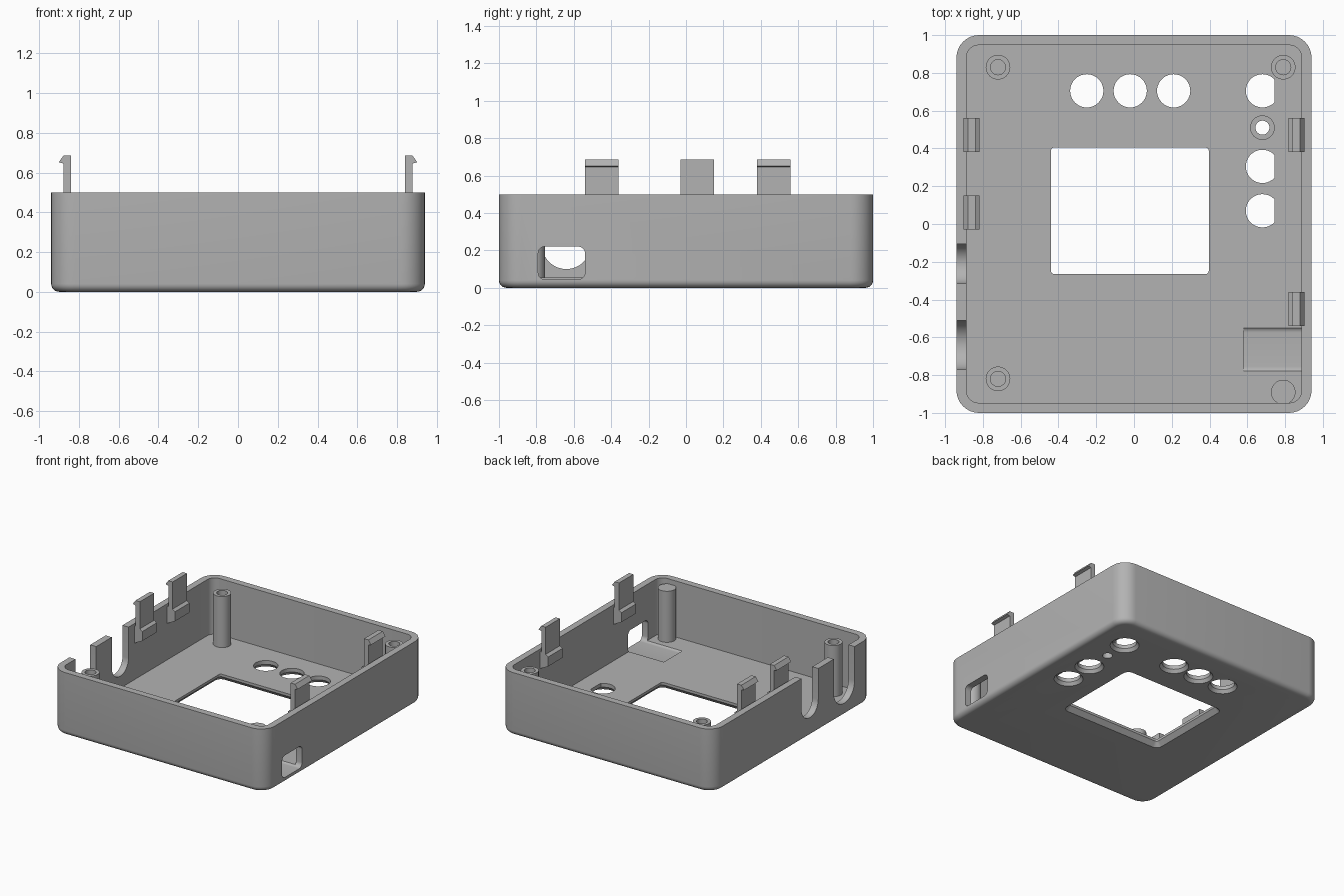
import bpy, math
from math import cos, sin, pi, radians

cube = bpy.data.objects.get("Cube")
if cube:
    bpy.data.objects.remove(cube, do_unlink=True)

grey = bpy.data.materials.new("matte grey plastic")
grey.use_nodes = True
colour = (0.45, 0.45, 0.45, 1)
grey.diffuse_color = colour
grey.node_tree.nodes["Principled BSDF"].inputs["Base Color"].default_value = colour


def rounded_rect(hx, hy, r, cx=0, cy=0, n=8):
    """Closed 2D outline of a rectangle with round corners."""
    pts = []
    for q, (sx, sy) in enumerate([(1, 1), (-1, 1), (-1, -1), (1, -1)]):
        for i in range(n + 1):
            a = (q + i / n) * pi / 2
            pts.append((cx + sx * (hx - r) + r * cos(a), cy + sy * (hy - r) + r * sin(a)))
    return pts


def circle(cx, cy, r, n=40, limit=9):
    return [(min(cx + r * cos(2 * pi * i / n), limit), cy + r * sin(2 * pi * i / n))
            for i in range(n)]


def at_z(outline, z):
    return [(x, y, z) for x, y in outline]


def loft(name, loops):
    """Capped solid through matching outlines."""
    n = len(loops[0])
    faces = [list(range(n))[::-1], [(len(loops) - 1) * n + i for i in range(n)]]
    for k in range(len(loops) - 1):
        for i in range(n):
            j = (i + 1) % n
            faces.append([k * n + i, k * n + j, (k + 1) * n + j, (k + 1) * n + i])
    mesh = bpy.data.meshes.new(name)
    mesh.from_pydata([p for loop in loops for p in loop], [], faces)
    mesh.materials.append(grey)
    obj = bpy.data.objects.new(name, mesh)
    bpy.context.collection.objects.link(obj)
    return obj


def along_x(name, outline, x0, x1):
    """Solid from a (y, z) outline extruded in x."""
    return loft(name, [[(x, y, z) for y, z in outline] for x in (x0, x1)])


def cut(obj, cutter):
    cutter.hide_render = True
    mod = obj.modifiers.new("cut", "BOOLEAN")
    mod.operation, mod.solver, mod.object = "DIFFERENCE", "EXACT", cutter
    bpy.context.view_layer.objects.active = obj
    bpy.ops.object.modifier_apply(modifier=mod.name)
    bpy.data.objects.remove(cutter, do_unlink=True)


def smooth(obj):
    obj.data.shade_smooth()
    obj.data.set_sharp_from_angle(angle=radians(32))


HX, HY, TOP, FLOOR, WALL = 0.94, 1.0, 0.5, 0.055, 0.053

# Open tray: rounded bottom edge, outer wall, rim, cavity and floor
fillet = 0.04
loops = []
for i in range(7):
    a = i / 6 * pi / 2
    d = fillet * (1 - sin(a))
    loops.append(at_z(rounded_rect(HX - d, HY - d, 0.12 - d), fillet * (1 - cos(a))))
loops.append(at_z(rounded_rect(HX, HY, 0.12), TOP))
inner = rounded_rect(HX - WALL, HY - WALL, 0.065)
loops += [at_z(inner, TOP), at_z(inner, FLOOR)]
tray = loft("tray", loops)

# Display window, flared towards the outside
window = [(0.05, -0.02), (0.0, 0.035), (0.0, 0.2)]
cut(tray, loft("window_cutter", [
    at_z(rounded_rect(0.418 + d, 0.335 + d, 0.018 + d, -0.022, 0.07), z) for d, z in window]))

# Button holes with countersinks; the side column has a flat edge
row = [(x, 0.705, 9) for x in (-0.25, -0.02, 0.21)]
column = [(0.68, y, 0.745) for y in (0.705, 0.305, 0.07)]
for x, y, limit in row + column:
    cut(tray, loft("hole_cutter", [at_z(circle(x, y, 0.088, limit=limit), z) for z in (-0.02, 0.2)]))
    cut(tray, loft("countersink_cutter", [at_z(circle(x, y, r), z)
                                          for r, z in ((0.12, -0.02), (0.088, 0.025))]))

# Side port, running on as a shallow channel in the floor
cut(tray, along_x("port_cutter", rounded_rect(0.125, 0.0875, 0.035, -0.665, 0.1325), 0.58, 1.1))

# Cable slots with round bottoms, open to the rim
for y, r, z in [(-0.64, 0.13, 0.23), (-0.21, 0.105, 0.255)]:
    arc = [(y - r * cos(pi * i / 20), z - r * sin(pi * i / 20)) for i in range(21)]
    cut(tray, along_x("slot_cutter", arc + [(y + r, 0.6), (y - r, 0.6)], -1.1, -0.86))

# Hole through the small sleeve
cut(tray, loft("pin_hole_cutter", [at_z(circle(0.68, 0.51, 0.037), z) for z in (-0.02, 0.2)]))
smooth(tray)


def tube(name, x, y, r, bore, z0, z1, bore_z):
    obj = loft(name, [at_z(circle(x, y, r), z) for z in (z0, z1)])
    if bore:
        cut(obj, loft("bore_cutter", [at_z(circle(x, y, bore), z) for z in (bore_z, z1 + 0.1)]))
    smooth(obj)


# Corner posts and the sleeve
tube("back_right_post", -0.72, 0.83, 0.065, 0.04, 0.04, 0.46, 0.15)
tube("back_left_post", 0.79, 0.83, 0.065, 0.04, 0.04, 0.46, 0.15)
tube("front_right_post", -0.72, -0.82, 0.065, 0.04, 0.04, 0.46, 0.15)
tube("front_left_post", 0.79, -0.89, 0.065, 0, 0.04, 0.46, 0)
tube("pin_sleeve", 0.68, 0.51, 0.065, 0.037, 0.05, 0.13, 0)

# Snap clips: bracket on the wall, upright stem and outward hook
clip = [(0.895, 0.34), (0.818, 0.38), (0.818, 0.455), (0.84, 0.47), (0.84, 0.685),
        (0.878, 0.685), (0.902, 0.652), (0.878, 0.645), (0.878, 0.48), (0.895, 0.48)]
for name, side, y in [("right_clip_back", -1, 0.47), ("right_clip_middle", -1, 0.06),
                      ("left_clip_back", 1, 0.47), ("left_clip_front", 1, -0.45)]:
    profile = clip if side > 0 else clip[::-1]
    loft(name, [[(side * x, yy, z) for x, z in profile] for yy in (y + 0.09, y - 0.09)])
